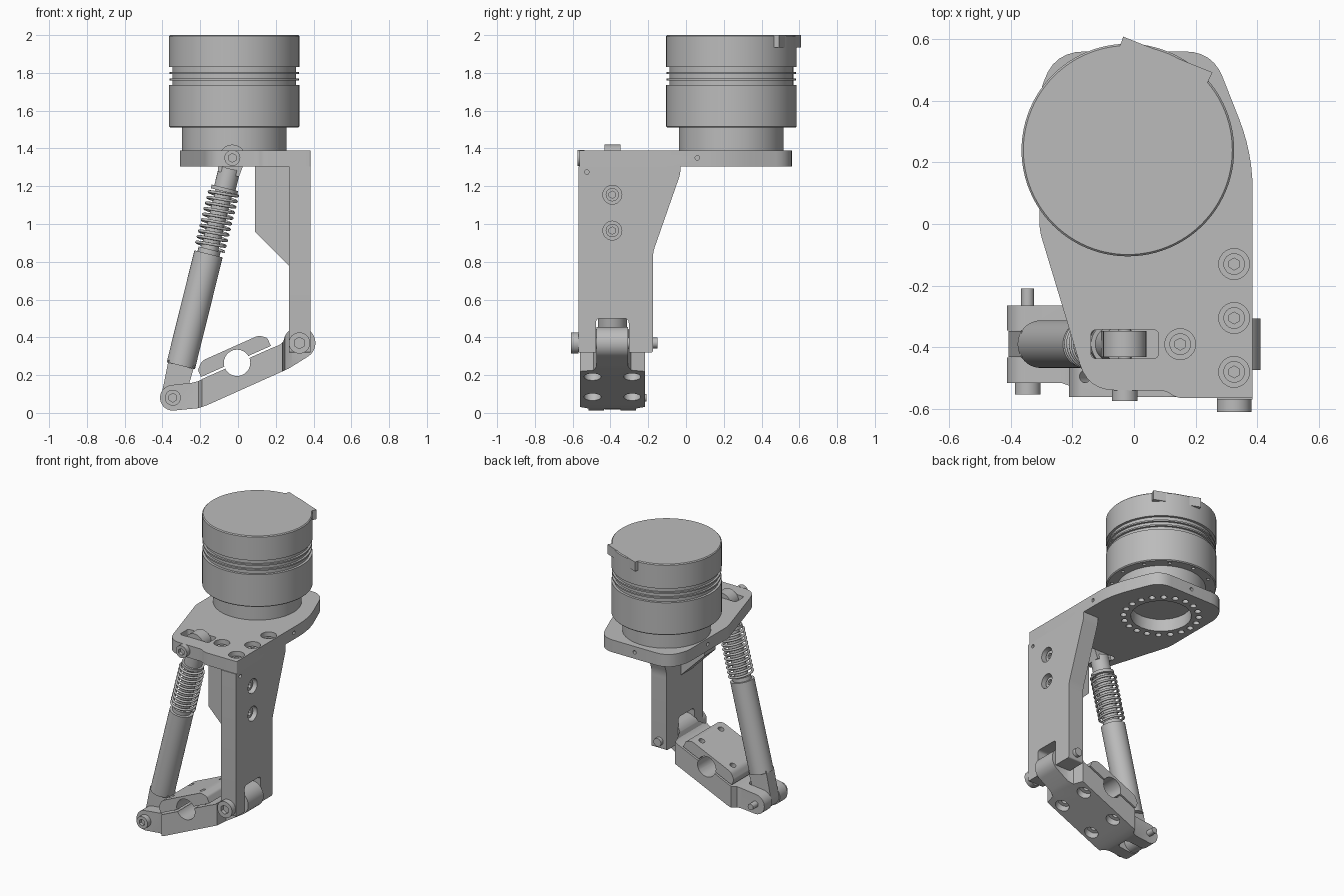
import bpy, bmesh
from math import sin, cos, pi, radians, atan2, hypot
from mathutils import Matrix, Vector

if "Cube" in bpy.data.objects:
    bpy.data.objects.remove(bpy.data.objects["Cube"])

grey = bpy.data.materials.new("plain grey")
grey.use_nodes = True
grey.diffuse_color = (0.5, 0.5, 0.5, 1)
grey.node_tree.nodes["Principled BSDF"].inputs["Base Color"].default_value = (0.5, 0.5, 0.5, 1)

YC = -0.39  # centre plane of the linkage


def finish(bm, name, matrix=None):
    bmesh.ops.recalc_face_normals(bm, faces=bm.faces)
    mesh = bpy.data.meshes.new(name)
    bm.to_mesh(mesh)
    bm.free()
    mesh.materials.append(grey)
    ob = bpy.data.objects.new(name, mesh)
    bpy.context.collection.objects.link(ob)
    if matrix:
        ob.matrix_world = matrix
    return ob


def cyl(bm, p, q, r, n=32, r2=None):
    p, q = Vector(p), Vector(q)
    m = Matrix.Translation((p + q) / 2) @ (q - p).to_track_quat('Z', 'Y').to_matrix().to_4x4()
    bmesh.ops.create_cone(bm, cap_ends=True, segments=n, radius1=r, radius2=r if r2 is None else r2,
                          depth=(q - p).length, matrix=m)


def prism(bm, pts, axis, lo, hi):
    place = {'x': lambda a, b, t: (t, a, b), 'y': lambda a, b, t: (a, t, b),
             'z': lambda a, b, t: (a, b, t)}[axis]
    rings = [[bm.verts.new(place(a, b, t)) for a, b in pts] for t in (lo, hi)]
    bm.faces.new(rings[0])
    bm.faces.new(rings[1][::-1])
    for i in range(len(pts)):
        j = (i + 1) % len(pts)
        bm.faces.new((rings[0][i], rings[0][j], rings[1][j], rings[1][i]))


def fillet(corners, steps=6):
    """Round each (a, b, size) corner with a short quadratic curve."""
    out = []
    for i, (a, b, size) in enumerate(corners):
        c = Vector((a, b))
        if not size:
            out.append((a, b))
            continue
        ends = [c + (Vector(corners[k][:2]) - c).normalized() * size
                for k in (i - 1, (i + 1) % len(corners))]
        for s in range(steps + 1):
            t = s / steps
            out.append(tuple(ends[0] * (1 - t) ** 2 + c * 2 * t * (1 - t) + ends[1] * t * t))
    return out


def arc(x, z, r, a0, a1, n=16):
    return [(x + r * cos(radians(a0 + (a1 - a0) * i / n)),
             z + r * sin(radians(a0 + (a1 - a0) * i / n))) for i in range(n + 1)]


def boolean(ob, build, operation='DIFFERENCE'):
    bm = bmesh.new()
    build(bm)
    cutter = finish(bm, "cutter")
    cutter.hide_render = True
    mod = ob.modifiers.new("cut", 'BOOLEAN')
    mod.object, mod.operation, mod.solver = cutter, operation, 'EXACT'
    bpy.context.view_layer.objects.active = ob
    bpy.ops.object.modifier_apply(modifier=mod.name)
    bpy.data.objects.remove(cutter)


def drill(ob, holes):
    def build(bm):
        for p, q, r in holes:
            cyl(bm, p, q, r, 24)
    boolean(ob, build)


def bolt(name, top, direction, r, head, shank):
    """Socket head bolt; direction points out of the head."""
    top, d = Vector(top), Vector(direction)
    bm = bmesh.new()
    cyl(bm, top - d * head, top, r)
    ob = finish(bm, name)
    boolean(ob, lambda b: cyl(b, top - d * head * 0.6, top + d * 0.02, r * 0.55, 6))
    if shank:
        bm = bmesh.new()
        cyl(bm, top - d * (head + shank), top - d * head, r * 0.5, 24)
        finish(bm, name + "_shank")


# Motor: one turned body with cooling fins, bolted flange and a connector tab
MX, MY = -0.02, 0.24
R, G, N = 0.345, 0.328, 0.277
profile = [(0, 1.39), (N, 1.39), (N, 1.51), (R - 0.006, 1.51), (R, 1.516), (R, 1.735), (G, 1.735)]
for z in (1.766, 1.8):
    profile += [(G, z - 0.005), (R - 0.003, z - 0.005), (R - 0.003, z + 0.005), (G, z + 0.005)]
profile += [(G, 1.832), (R, 1.832), (R, 1.994), (R - 0.006, 2), (0, 2)]
bm = bmesh.new()
vs = [bm.verts.new((r, 0, z)) for r, z in profile]
es = [bm.edges.new(pair) for pair in zip(vs, vs[1:])]
bmesh.ops.spin(bm, geom=vs + es, axis=(0, 0, 1), cent=(0, 0, 0), angle=2 * pi, steps=96)
bmesh.ops.remove_doubles(bm, verts=bm.verts, dist=0.0005)
bmesh.ops.translate(bm, verts=bm.verts, vec=(MX, MY, 0))
motor = finish(bm, "motor_body")


def ring(count, radius, z0, z1, r):
    pts = [(MX + radius * cos(2 * pi * i / count), MY + radius * sin(2 * pi * i / count))
           for i in range(count)]
    return [((x, y, z0), (x, y, z1), r) for x, y in pts]


drill(motor, ring(12, 0.312, 1.48, 1.55, 0.011))
bm = bmesh.new()
prism(bm, [(-0.035, 0.608), (0.255, 0.492), (0.235, 0.452), (0.1, 0.4), (-0.05, 0.565)], 'z', 1.935, 2)
finish(bm, "motor_connector")

# Top plate with bore, bolt circle, rod slot and counterbored screws
bm = bmesh.new()
prism(bm, fillet([(0.385, -0.565, 0.01), (0.385, 0.23, 0.12), (0.255, 0.56, 0.09), (-0.26, 0.56, 0.1),
                  (-0.307, 0.42, 0.03), (-0.307, -0.02, 0.03), (-0.15, -0.54, 0.09),
                  (0.1, -0.54, 0.02), (0.14, -0.565, 0.02)]), 'z', 1.305, 1.39)
plate = finish(bm, "top_plate")
drill(plate, ring(20, 0.236, 1.28, 1.36, 0.02) + [((MX, MY, 1.2), (MX, MY, 1.5), 0.19)])
boolean(plate, lambda b: prism(b, fillet([(x, y, 0.02) for x, y in (
    (-0.14, YC - 0.047), (0.08, YC - 0.047), (0.08, YC + 0.047), (-0.14, YC + 0.047))]), 'z', 1.2, 1.5))
screws = [(0.15, YC), (0.325, -0.13), (0.325, -0.305), (0.325, -0.48)]
drill(plate, [((x, y, 1.34), (x, y, 1.45), 0.05) for x, y in screws])
drill(plate, [((0.36, 0.06, 1.35), (0.42, 0.06, 1.35), 0.012),
              ((-0.33, 0.2, 1.35), (-0.28, 0.2, 1.35), 0.012),
              ((0, 0.53, 1.35), (0, 0.6, 1.35), 0.012)])
for x, y in screws:
    bolt("plate_screw", (x, y, 1.365), (0, 0, 1), 0.035, 0.03, 0)

# Side plate with a lever slot at its foot
bm = bmesh.new()
prism(bm, fillet([(-0.57, 0.32, 0.01), (-0.175, 0.32, 0.01), (-0.175, 0.85, 0.03),
                  (-0.03, 1.265, 0.02), (-0.03, 1.305, 0), (-0.57, 1.305, 0)]), 'x', 0.27, 0.385)
side = finish(bm, "side_plate")
boolean(side, lambda b: prism(b, fillet([(YC - 0.087, 0.2, 0), (YC + 0.087, 0.2, 0),
                                         (YC + 0.087, 0.5, 0.025), (YC - 0.087, 0.5, 0.025)]), 'x', 0.2, 0.5))
drill(side, [((0.34, YC, z), (0.45, YC, z), 0.05) for z in (0.965, 1.155)]
      + [((0.36, -0.525, 1.275), (0.42, -0.525, 1.275), 0.012)])
for z in (0.965, 1.155):
    bolt("side_screw", (0.362, YC, z), (1, 0, 0), 0.035, 0.03, 0)

# Stiffening rib between the two plates
bm = bmesh.new()
prism(bm, [(0.09, 1.305), (0.09, 0.96), (0.27, 0.78), (0.27, 1.305)], 'y', YC - 0.06, YC + 0.06)
finish(bm, "rib")

# Lever: side outline intersected with its forked plan outline
A, B = (-0.345, 0.08), (0.325, 0.37)
tilt, CX, CZ = radians(24), -0.005, 0.265


def uv(u, v):
    return (CX + u * cos(tilt) - v * sin(tilt), CZ + u * sin(tilt) + v * cos(tilt))


def at(u, v, y):
    x, z = uv(u, v)
    return (x, y, z)


bm = bmesh.new()
prism(bm, arc(*A, 0.068, 98, 280) + [(-0.21, 0.025), (-0.165, 0.04), (0.265, 0.233), (0.29, 0.248)]
      + arc(*B, 0.085, -58, 155, 24) + [(0.24, 0.378), (0.22, 0.36), uv(0.2, -0.003), uv(-0.2, -0.003),
                                        (-0.21, 0.168), (-0.24, 0.16)], 'y', YC - 0.172, YC + 0.172)
lever = finish(bm, "lever")
half = [(0.5, 0.084), (0.285, 0.084), (0.25, 0.1), (0.235, 0.172), (-0.19, 0.172),
        (-0.21, 0.135), (-0.235, 0.126), (-0.5, 0.126), (-0.5, 0.044), (-0.245, 0.044), (-0.23, 0.03)]
outline = [(x, YC + y) for x, y in half] + [(x, YC - y) for x, y in half[::-1]]
boolean(lever, lambda b: prism(b, outline, 'z', -0.2, 0.8), 'INTERSECT')

# Clamp cap on the lever
bm = bmesh.new()
prism(bm, [uv(u, v) for u, v in fillet([(-0.205, 0.009, 0), (0.2, 0.009, 0), (0.2, 0.055, 0.01),
                                        (0.165, 0.086, 0.02), (-0.165, 0.086, 0.02), (-0.205, 0.05, 0.01)])],
      'y', YC - 0.172, YC + 0.172)
cap = finish(bm, "clamp_cap")
bolts = [(u, YC + y) for u in (-0.13, 0.13) for y in (-0.105, 0.105)]
for part in (lever, cap):
    drill(part, [((CX, -1, CZ), (CX, 0.2, CZ), 0.07)])
    drill(part, [(at(u, -0.3, y), at(u, 0.2, y), 0.02) for u, y in bolts])
drill(lever, [(at(u, -0.3, y), at(u, -0.095, y), 0.045) for u, y in bolts])

# Pivot bolts
bolt("side_pivot_bolt", (B[0], -0.61, B[1]), (0, -1, 0), 0.056, 0.04, 0.42)
bolt("fork_bolt", (A[0], -0.553, A[1]), (0, -1, 0), 0.042, 0.037, 0.306)
bolt("plate_pivot_bolt", (-0.03, -0.575, 1.35), (0, -1, 0), 0.042, 0.037, 0.28)

# Spring strut, built upright and then leaned onto its two pivots
dx, dz = -0.03 - A[0], 1.35 - A[1]
L = hypot(dx, dz)
lean = Matrix.Translation((A[0], YC, A[1])) @ Matrix.Rotation(atan2(dx, dz), 4, 'Y')
bm = bmesh.new()
prism(bm, arc(0, 0, 0.062, 180, 360) + [(0.07, 0.19), (-0.07, 0.19)], 'y', -0.042, 0.042)
finish(bm, "strut_foot", lean)
for name, s0, s1, r in (("strut_tube", 0.175, 0.785, 0.077), ("strut_collar", 0.785, 0.81, 0.06),
                        ("strut_rod", 0.8, 1.14, 0.046), ("spring_seat", 1.125, 1.145, 0.072),
                        ("strut_head", 1.14, 1.25, 0.058)):
    bm = bmesh.new()
    cyl(bm, (0, 0, s0), (0, 0, s1), r, 48)
    finish(bm, name, lean)
bm = bmesh.new()
prism(bm, [(-0.058, 1.22), (0.058, 1.22)] + arc(0, L, 0.07, -20, 200, 24), 'y', -0.042, 0.042)
finish(bm, "strut_eye", lean)

# Coil spring
curve = bpy.data.curves.new("spring", 'CURVE')
curve.dimensions, curve.bevel_depth, curve.bevel_resolution, curve.use_fill_caps = '3D', 0.008, 2, True
spline = curve.splines.new('POLY')
turns, per = 10, 32
spline.points.add(turns * per)
for i, pt in enumerate(spline.points):
    a = 2 * pi * i / per
    pt.co = (0.076 * cos(a), 0.076 * sin(a), 0.815 + 0.305 * i / (turns * per), 1)
curve.materials.append(grey)
spring = bpy.data.objects.new("spring", curve)
bpy.context.collection.objects.link(spring)
spring.matrix_world = lean

# Smooth round faces, keep edges sharp
for ob in [o for o in bpy.context.scene.objects if o.type == 'MESH']:
    bpy.ops.object.select_all(action='DESELECT')
    ob.select_set(True)
    bpy.context.view_layer.objects.active = ob
    bpy.ops.object.shade_smooth_by_angle(angle=radians(30))
